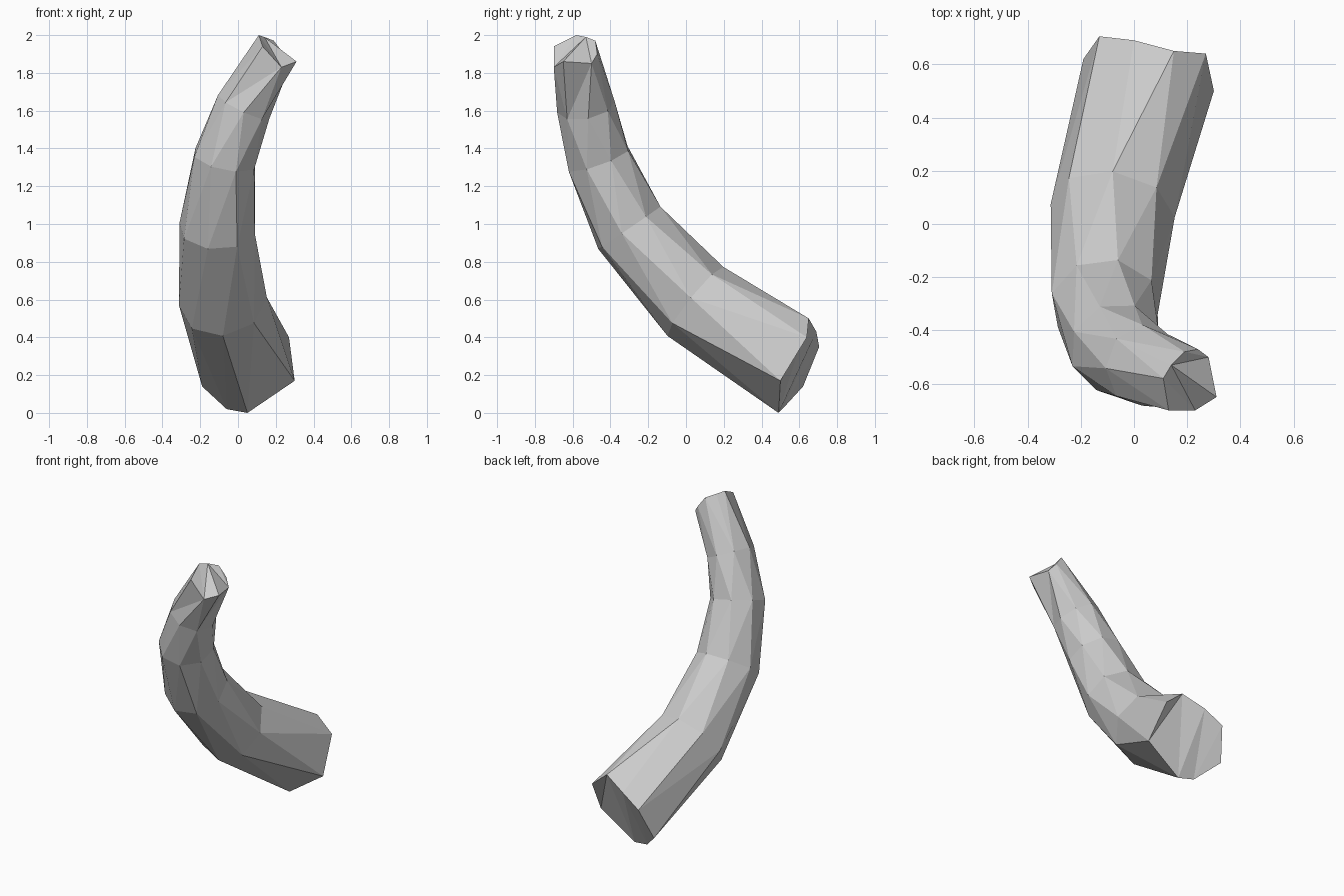
import bpy, bmesh, math
from mathutils import Vector

cube = bpy.data.objects.get("Cube")
if cube:
    bpy.data.objects.remove(cube, do_unlink=True)

SIDES = 8

# One plain grey for the whole piece
grey = bpy.data.materials.new("light_grey")
grey.use_nodes = True
grey.diffuse_color = (0.6, 0.6, 0.6, 1)
grey.node_tree.nodes["Principled BSDF"].inputs["Base Color"].default_value = (0.6, 0.6, 0.6, 1)

# Irregular cut ends, corners in order starting from the underside
wide_end = [(.05, .49, 0), (.30, .50, .17), (.27, .64, .40), (.15, .65, .50),
            (0, .69, .43), (-.13, .705, .35), (-.19, .62, .14), (-.06, .51, .02)]
narrow_end = [(.23, -.70, 1.83), (.31, -.65, 1.86), (.28, -.50, 1.85), (.24, -.47, 1.90),
              (.19, -.48, 1.97), (.14, -.53, 1.99), (.11, -.58, 2.0), (.13, -.70, 1.94)]

# Body sections: centre, half width, half depth, twist in degrees
sections = [
    ((-.08, .05, .59), .235, .235, 0),
    ((-.11, -.30, .98), .205, .205, -14),
    ((-.07, -.465, 1.345), .175, .18, 20),
    ((.03, -.53, 1.62), .15, .155, 0),
]


def middle(points):
    return sum((Vector(p) for p in points), Vector()) / len(points)


def section_ring(before, centre, after, width, depth, twist):
    """Elliptical ring square to the bent centre line."""
    along = (after - before).normalized()
    side = Vector((1, 0, 0))
    side = (side - along * side.dot(along)).normalized()
    up = along.cross(side)
    if up.y < 0:
        up.negate()
    ring = []
    for i in range(SIDES):
        a = math.radians(-90 + twist) + math.tau * i / SIDES
        ring.append(centre + side * width * math.cos(a) + up * depth * math.sin(a))
    return ring


# Rings from the wide end to the narrow end
centres = [middle(wide_end)] + [Vector(s[0]) for s in sections] + [middle(narrow_end)]
rings = [[Vector(p) for p in wide_end]]
for i, (_, width, depth, twist) in enumerate(sections, 1):
    rings.append(section_ring(centres[i - 1], centres[i], centres[i + 1], width, depth, twist))
rings.append([Vector(p) for p in narrow_end])

# Skin the rings and close both ends
bm = bmesh.new()
loops = [[bm.verts.new(p) for p in ring] for ring in rings]
for low, high in zip(loops, loops[1:]):
    for i in range(SIDES):
        j = (i + 1) % SIDES
        bm.faces.new((low[i], low[j], high[j], high[i]))
bm.faces.new(loops[0])
bm.faces.new(loops[-1])
bmesh.ops.triangulate(bm, faces=bm.faces[:], quad_method='SHORT_EDGE')
bmesh.ops.recalc_face_normals(bm, faces=bm.faces[:])

mesh = bpy.data.meshes.new("curved_horn")
bm.to_mesh(mesh)
bm.free()
mesh.materials.append(grey)
horn = bpy.data.objects.new("curved_horn", mesh)
bpy.context.collection.objects.link(horn)
